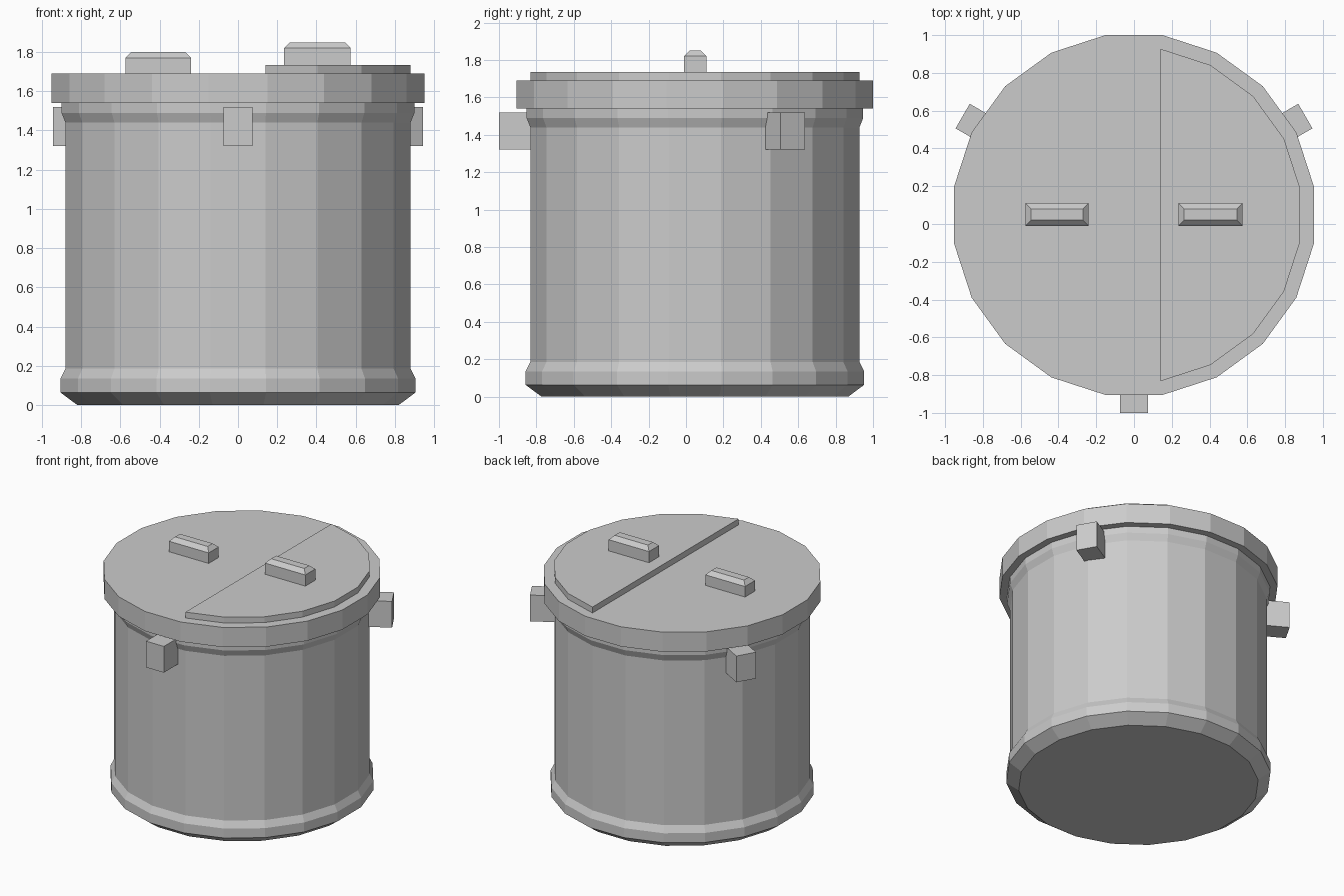
import bpy, bmesh, math
from mathutils import Matrix

if "Cube" in bpy.data.objects:
    bpy.data.objects.remove(bpy.data.objects["Cube"])

CY = 0.0475            # the drum axis is slightly behind the origin
SIDES = 20
STEP = 2 * math.pi / SIDES

grey = bpy.data.materials.new("light_grey")
grey.diffuse_color = (0.6, 0.6, 0.6, 1)
grey.use_nodes = True
grey.node_tree.nodes["Principled BSDF"].inputs["Base Color"].default_value = grey.diffuse_color


def finish(bm, name):
    bmesh.ops.recalc_face_normals(bm, faces=bm.faces)
    me = bpy.data.meshes.new(name)
    bm.to_mesh(me)
    bm.free()
    me.materials.append(grey)
    ob = bpy.data.objects.new(name, me)
    bpy.context.collection.objects.link(ob)
    return ob


def ring(bm, apothem, z, count=SIDES, first=0):
    """Polygon ring (or arc) with flats facing the axes."""
    r = apothem / math.cos(STEP / 2)
    return [bm.verts.new((r * math.cos((i + first + 0.5) * STEP),
                          CY + r * math.sin((i + first + 0.5) * STEP), z))
            for i in range(count)]


def stack(name, profile, count=SIDES, first=0):
    """Closed solid through rings given as (apothem, z)."""
    bm = bmesh.new()
    rings = [ring(bm, a, z, count, first) for a, z in profile]
    for lo, hi in zip(rings, rings[1:]):
        for i in range(count):
            j = (i + 1) % count
            bm.faces.new((lo[i], lo[j], hi[j], hi[i]))
    bm.faces.new(rings[0][::-1])
    bm.faces.new(rings[-1])
    return finish(bm, name)


def box(name, lo, hi, matrix=Matrix(), chamfer=0.0):
    """Box whose top edges may be sloped in by chamfer."""
    bm = bmesh.new()
    levels = [(lo[2], 0), (hi[2] - chamfer, 0)] + ([(hi[2], chamfer)] if chamfer else [])
    if not chamfer:
        levels[1] = (hi[2], 0)
    rings = [[bm.verts.new((x, y, z)) for x, y in
              ((lo[0] + c, lo[1] + c), (hi[0] - c, lo[1] + c),
               (hi[0] - c, hi[1] - c), (lo[0] + c, hi[1] - c))] for z, c in levels]
    for a, b in zip(rings, rings[1:]):
        for i in range(4):
            j = (i + 1) % 4
            bm.faces.new((a[i], a[j], b[j], b[i]))
    bm.faces.new(rings[0][::-1])
    bm.faces.new(rings[-1])
    bm.transform(matrix)
    return finish(bm, name)


# Drum body with flared foot and collar
stack("drum_body", [(0.82, 0), (0.905, 0.063), (0.905, 0.135), (0.88, 0.185),
                    (0.88, 1.44), (0.9, 1.49), (0.9, 1.54)])

# Lid disc and the raised half flap on its right side
stack("lid", [(0.9525, 1.54), (0.9525, 1.69)])
stack("lid_flap", [(0.88, 1.69), (0.88, 1.735)], count=10, first=-5)

# Grip on each half of the lid
box("left_grip", (-0.575, -0.01, 1.69), (-0.24, 0.11, 1.80), chamfer=0.03)
box("right_grip", (0.235, -0.01, 1.735), (0.575, 0.11, 1.85), chamfer=0.03)

# Three lugs around the collar
for n, deg in (("front", 270), ("right", 30), ("left", 150)):
    m = Matrix.Translation((0, CY, 0)) @ Matrix.Rotation(math.radians(deg), 4, 'Z')
    box(n + "_lug", (0.84, -0.075, 1.32), (1.0475, 0.075, 1.52), m)
